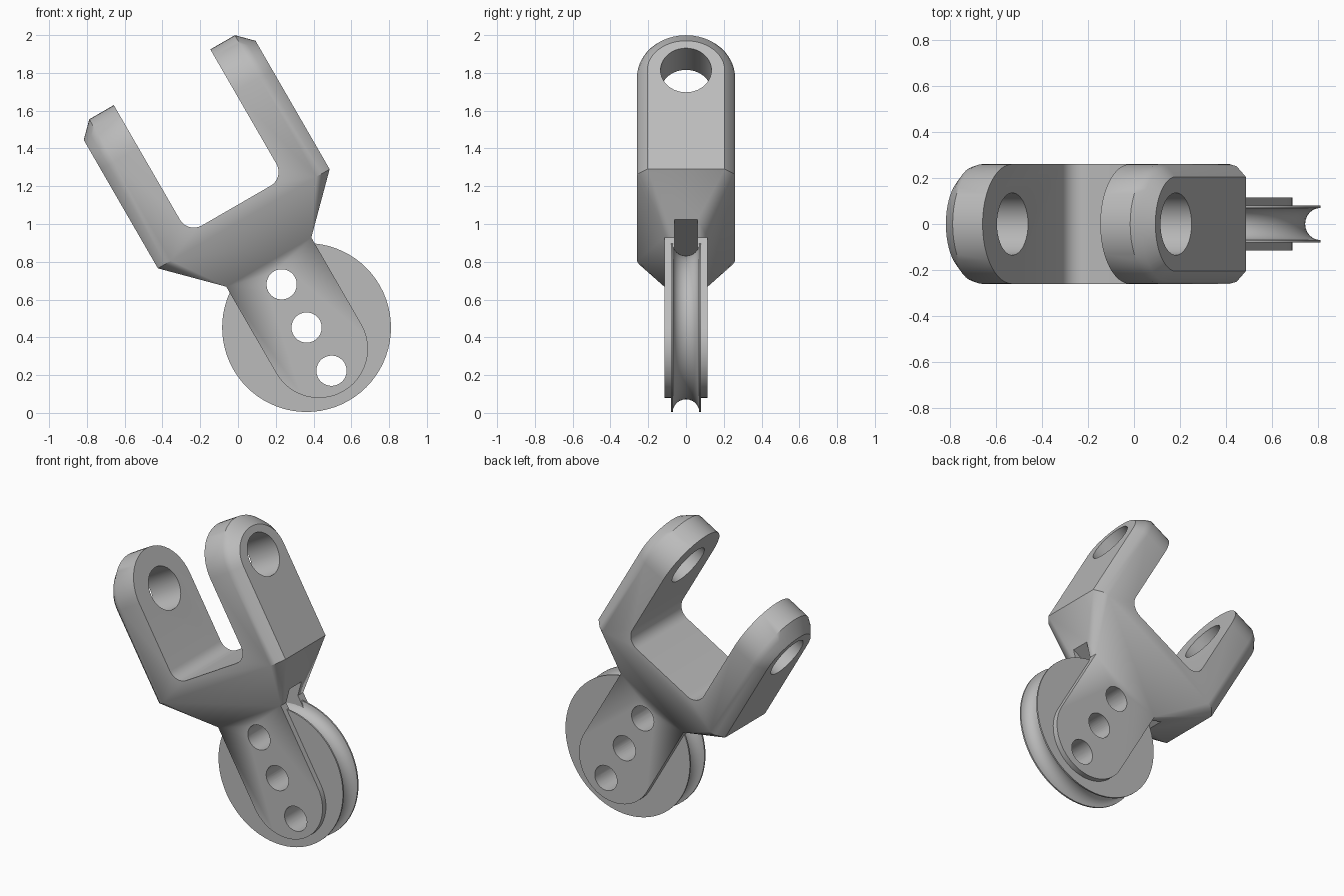
import bpy, bmesh, math
from mathutils import Matrix

if "Cube" in bpy.data.objects:
    bpy.data.objects.remove(bpy.data.objects["Cube"])

steel = bpy.data.materials.new("plain_grey")
steel.use_nodes = True
grey = (0.5, 0.5, 0.5, 1)
steel.diffuse_color = grey
steel.node_tree.nodes["Principled BSDF"].inputs["Base Color"].default_value = grey

# Everything is built upright on its own axis, then leaned over
LEAN = Matrix.Translation((0.468, 0, 0.27)) @ Matrix.Rotation(math.radians(-30), 4, 'Y')


def make(name, bm):
    bmesh.ops.recalc_face_normals(bm, faces=bm.faces)
    mesh = bpy.data.meshes.new(name)
    bm.to_mesh(mesh)
    bm.free()
    mesh.materials.append(steel)
    obj = bpy.data.objects.new(name, mesh)
    bpy.context.collection.objects.link(obj)
    return obj


def arc(cx, cy, rx, ry, start, end, steps):
    angles = [math.radians(start + (end - start) * i / steps) for i in range(steps + 1)]
    return [(cx + rx * math.cos(a), cy + ry * math.sin(a)) for a in angles]


def plate(name, outline, depth):
    """Extrude an x-z outline through y, centred."""
    bm = bmesh.new()
    face = bm.faces.new([bm.verts.new((x, -depth, z)) for x, z in outline])
    out = bmesh.ops.extrude_face_region(bm, geom=[face])
    verts = [v for v in out["geom"] if isinstance(v, bmesh.types.BMVert)]
    bmesh.ops.translate(bm, verts=verts, vec=(0, 2 * depth, 0))
    return make(name, bm)


def rod(name, radius, length, axis, z):
    bm = bmesh.new()
    turn = Matrix.Rotation(math.pi / 2, 4, axis)
    bmesh.ops.create_cone(bm, cap_ends=True, segments=40, radius1=radius, radius2=radius,
                          depth=length, matrix=Matrix.Translation((0, 0, z)) @ turn)
    return make(name, bm)


def combine(obj, others, operation):
    for other in others:
        mod = obj.modifiers.new("combine", 'BOOLEAN')
        mod.operation, mod.object, mod.solver = operation, other, 'EXACT'
        other.hide_render = True
    bpy.context.view_layer.update()
    graph = bpy.context.evaluated_depsgraph_get()
    mesh = bpy.data.meshes.new_from_object(obj.evaluated_get(graph))
    obj.modifiers.clear()
    obj.data = mesh


# Fork body: rounded block with bevelled outer faces, tapering to a narrow neck
NECK, SHOULDER, EYE = 0.61, 0.875, 1.48
bm = bmesh.new()
for side in (-1, 1):
    for x, half, top in ((0.445, 0.26, 0.26), (0.48, 0.25, 0.225), (0.525, 0.205, 0.18)):
        ring = [(half, SHOULDER)] + arc(0, EYE, half, top, 0, 180, 24) + [(-half, SHOULDER)]
        for y, z in ring:
            bm.verts.new((side * x, y, z))
    for y in (-0.115, 0.115):
        bm.verts.new((side * 0.26, y, NECK))
hull = bmesh.ops.convex_hull(bm, input=bm.verts)
loose = [g for g in set(hull["geom_interior"] + hull["geom_unused"])
         if isinstance(g, bmesh.types.BMVert)]
bmesh.ops.delete(bm, geom=loose, context='VERTS')
bmesh.ops.dissolve_limit(bm, angle_limit=0.005, verts=bm.verts, edges=bm.edges)
fork = make("fork_bracket", bm)

# Flat shank with a rounded end
shank = plate("shank", [(0.26, 0.66), (-0.26, 0.66)] + arc(0, 0.08, 0.26, 0.26, 180, 360, 32), 0.115)
combine(fork, [shank], 'UNION')

# Slot between the prongs, slot for the wheel, prong eyes
gap = plate("gap_cutter", [(0.295, 2), (-0.295, 2)]
            + arc(-0.21, 1.04, 0.085, 0.085, 180, 270, 8)
            + arc(0.21, 1.04, 0.085, 0.085, 270, 360, 8), 0.5)
wheel_slot = plate("wheel_slot_cutter", [(-0.6, -0.4), (0.6, -0.4), (0.6, 0.68), (-0.6, 0.68)], 0.06)
eye = rod("eye_cutter", 0.135, 2, 'Y', EYE)
pins = [rod("pin_cutter", 0.08, 1, 'X', z) for z in (-0.054, 0.21, 0.474)]
combine(fork, [gap, wheel_slot, eye] + pins, 'DIFFERENCE')

# Grooved wheel, turned around the y axis
bm = bmesh.new()
profile = [(0, -0.08), (0.447, -0.08)]
profile += [(r, y) for r, y in arc(0.447, 0, 0.067, 0.07, 270, 90, 12)]
profile += [(0.447, 0.08), (0, 0.08)]
line = [bm.verts.new((r, y, 0)) for r, y in profile]
edges = [bm.edges.new(pair) for pair in zip(line, line[1:])]
bmesh.ops.spin(bm, geom=line + edges, cent=(0, 0, 0), axis=(0, 1, 0),
               angle=math.tau, steps=72, use_duplicate=False)
bmesh.ops.remove_doubles(bm, verts=bm.verts, dist=0.0005)
bmesh.ops.translate(bm, verts=bm.verts, vec=(0, 0, 0.21))
wheel = make("grooved_wheel", bm)
combine(wheel, pins, 'DIFFERENCE')

for helper in [shank, gap, wheel_slot, eye] + pins:
    bpy.data.objects.remove(helper)

# Lean the parts and smooth them
for obj in (fork, wheel):
    obj.data.transform(LEAN)
    bpy.ops.object.select_all(action='DESELECT')
    obj.select_set(True)
    bpy.context.view_layer.objects.active = obj
    bpy.ops.object.shade_smooth_by_angle(angle=math.radians(35))
